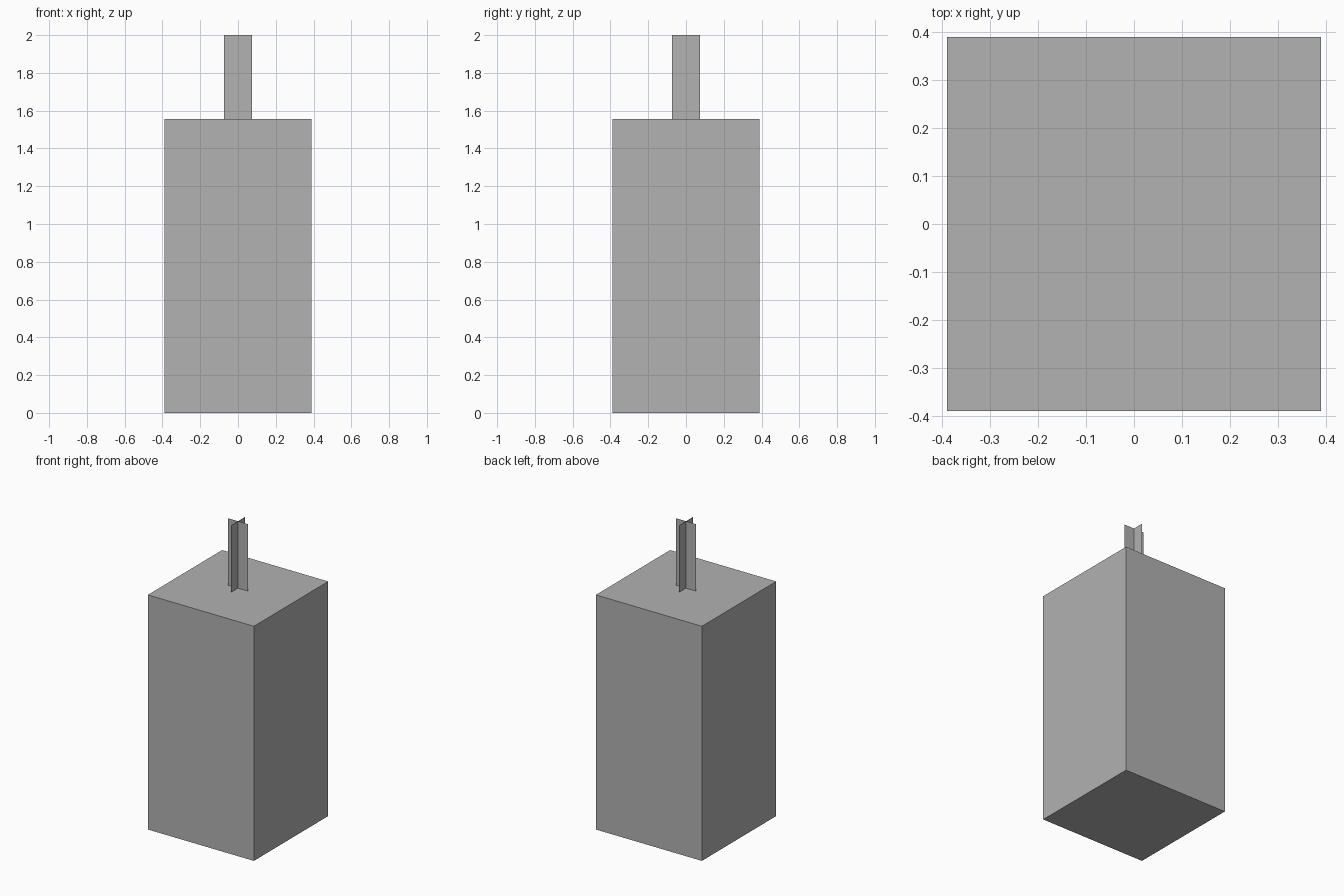
import bpy
from math import pi

cube = bpy.data.objects.get("Cube")
if cube:
    bpy.data.objects.remove(cube, do_unlink=True)

# Single flat grey
GREY = (0.445, 0.445, 0.445, 1)
grey = bpy.data.materials.new("plain grey")
grey.use_nodes = True
grey.diffuse_color = GREY
grey.node_tree.nodes["Principled BSDF"].inputs["Base Color"].default_value = GREY

BODY_WIDTH, BODY_TOP = 0.778, 1.556
WICK_WIDTH, WICK_TOP = 0.148, 2.0


def finish(name, scale):
    obj = bpy.context.object
    obj.name = name
    obj.scale = scale
    bpy.ops.object.transform_apply(location=False, rotation=True, scale=True)
    obj.data.materials.append(grey)


# Square candle body
bpy.ops.mesh.primitive_cube_add(size=1, location=(0, 0, BODY_TOP / 2))
finish("candle_body", (BODY_WIDTH, BODY_WIDTH, BODY_TOP))

# Wick made of two crossed upright sheets
for name, turn in (("wick_sheet_across", 0), ("wick_sheet_deep", pi / 2)):
    bpy.ops.mesh.primitive_plane_add(
        size=1, location=(0, 0, (BODY_TOP + WICK_TOP) / 2), rotation=(pi / 2, 0, turn))
    finish(name, (WICK_WIDTH, WICK_TOP - BODY_TOP, 1))
